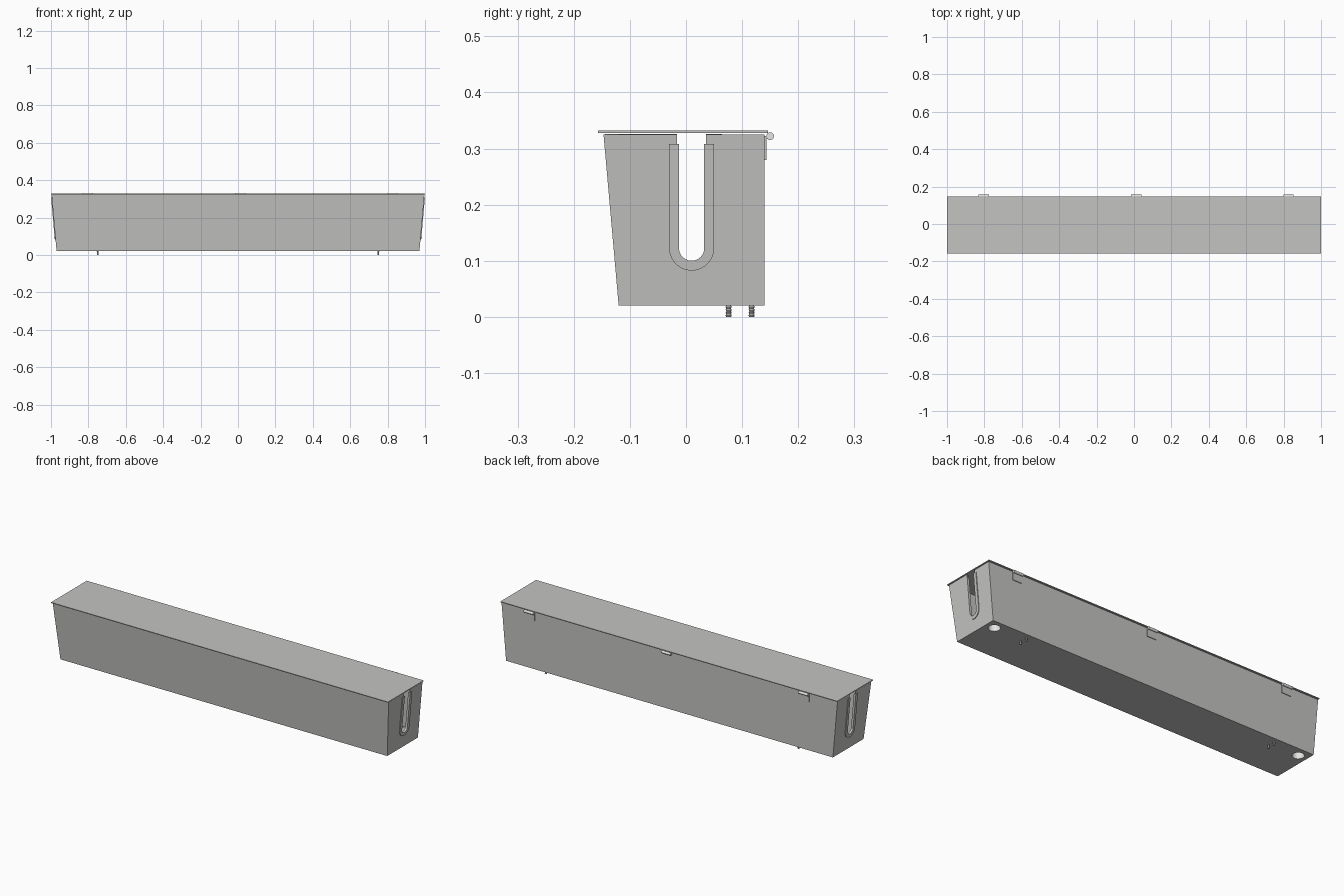
import bpy, bmesh, math

if "Cube" in bpy.data.objects:
    bpy.data.objects.remove(bpy.data.objects["Cube"])


def material(name, rgb):
    m = bpy.data.materials.new(name)
    m.use_nodes = True
    m.diffuse_color = (*rgb, 1)
    m.node_tree.nodes["Principled BSDF"].inputs["Base Color"].default_value = (*rgb, 1)
    return m


GREY = material("sheet grey", (0.55, 0.55, 0.54))
LIGHT = material("light grey", (0.78, 0.78, 0.77))

BASE, RIM, WALL = 0.02, 0.325, 0.004
SLOT_Y, SLOT_Z = 0.01, 0.1225


def end_x(z):
    """Outer x of the sloping end wall at height z."""
    return 0.97 + 0.027 * (z - BASE) / (RIM - BASE)


def finish(name, bm, mat, smooth=False):
    bmesh.ops.recalc_face_normals(bm, faces=bm.faces)
    mesh = bpy.data.meshes.new(name)
    bm.to_mesh(mesh)
    bm.free()
    ob = bpy.data.objects.new(name, mesh)
    bpy.context.collection.objects.link(ob)
    mesh.materials.append(mat)
    bpy.ops.object.select_all(action="DESELECT")
    ob.select_set(True)
    bpy.context.view_layer.objects.active = ob
    if smooth:
        bpy.ops.object.shade_smooth_by_angle(angle=math.radians(35))
    return ob


def box(name, lo, hi, mat=GREY):
    bm = bmesh.new()
    bmesh.ops.create_cube(bm, size=1)
    for v in bm.verts:
        v.co = [(a + b) / 2 + c * (b - a) for a, b, c in zip(lo, hi, v.co)]
    return finish(name, bm, mat)


def lathe(name, profile, centre, mat, axis="z", closed=False, steps=24):
    """Revolve (radius, height) points around an axis."""
    bm = bmesh.new()
    rings = []
    for r, h in profile:
        ring = []
        for i in range(steps):
            a = math.tau * i / steps
            p = (r * math.cos(a), r * math.sin(a), h)
            if axis == "x":
                p = (h, p[0], p[1])
            ring.append(bm.verts.new([c + q for c, q in zip(centre, p)]))
        rings.append(ring)
    pairs = list(zip(rings, rings[1:]))
    if closed:
        pairs.append((rings[-1], rings[0]))
    for a, b in pairs:
        for i in range(steps):
            j = (i + 1) % steps
            bm.faces.new((a[i], a[j], b[j], b[i]))
    if not closed:
        bm.faces.new(rings[0])
        bm.faces.new(rings[-1])
    return finish(name, bm, mat, True)


def u_path(r, top, steps=20):
    """Open U in the y-z plane, from one top end round to the other."""
    arc = [(SLOT_Y + r * math.cos(a), SLOT_Z + r * math.sin(a))
           for a in (math.pi + math.pi * i / steps for i in range(steps + 1))]
    return [(SLOT_Y - r, top)] + arc + [(SLOT_Y + r, top)]


def prism(name, outline, x_of):
    """Close an outline into a solid between two x surfaces."""
    bm = bmesh.new()
    caps = [[bm.verts.new((f(z), y, z)) for y, z in outline] for f in x_of]
    for cap in caps:
        bm.faces.new(cap)
    n = len(outline)
    for i in range(n):
        j = (i + 1) % n
        bm.faces.new((caps[0][i], caps[0][j], caps[1][j], caps[1][i]))
    return finish(name, bm, GREY, name.endswith("trim"))


def cut(target, cutter):
    cutter.hide_render = True
    mod = target.modifiers.new("cut", "BOOLEAN")
    mod.operation, mod.solver, mod.object = "DIFFERENCE", "EXACT", cutter
    bpy.context.view_layer.objects.active = target
    bpy.ops.object.modifier_apply(modifier=mod.name)
    bpy.data.objects.remove(cutter)


# Open trough with a sloping front, sloping ends and an upright back
bm = bmesh.new()
loops = []
for z, front in ((BASE, -0.12), (RIM, -0.147)):
    x = end_x(z)
    loops.append([bm.verts.new((sx * x, y, z)) for sx, y in
                  ((-1, front), (1, front), (1, 0.14), (-1, 0.14))])
bm.faces.new(loops[0])
for i in range(4):
    j = (i + 1) % 4
    bm.faces.new((loops[0][i], loops[0][j], loops[1][j], loops[1][i]))
bmesh.ops.reverse_faces(bm, faces=bm.faces)
trough = finish("trough", bm, GREY)
# An open shell: make its normals point outwards before thickening inwards
floor = min(trough.data.polygons, key=lambda p: p.center.z)
if floor.normal.z > 0:
    trough.data.flip_normals()
shell = trough.modifiers.new("sheet", "SOLIDIFY")
shell.thickness, shell.offset, shell.use_even_offset = WALL, -1, True
bpy.ops.object.modifier_apply(modifier=shell.name)

# Cable slots in both ends, drain holes in the floor
cut(trough, prism("slot_cutter", u_path(0.026, 0.4), (lambda z: -1.2, lambda z: 1.2)))
for side in (-1, 1):
    cut(trough, lathe("drain_cutter", [(0.031, -0.02), (0.031, 0.02)],
                      (side * 0.92, 0.088, BASE), GREY))

for side, label in ((-1, "right"), (1, "left")):
    # U-shaped edge trim gripping the slot
    outline = u_path(0.04, 0.308) + u_path(0.0225, 0.308)[::-1]
    prism(label + "_slot_trim", outline,
          (lambda z: side * (end_x(z) - 0.008), lambda z: side * (end_x(z) + 0.004)))
    # Drain collar
    lathe(label + "_drain_collar",
          [(0.031, 0), (0.029, 0), (0.029, 0.05), (0.031, 0.05)],
          (side * 0.92, 0.088, BASE), LIGHT, closed=True)
    # Threaded studs under the floor
    for y, place in ((0.076, "front"), (0.117, "back")):
        thread = [(0.0055 if i % 2 else 0.0042, 0.0025 * i) for i in range(11)]
        lathe(label + "_" + place + "_stud", thread, (side * 0.75, y, 0), GREY, steps=16)

# Lid and its three hinges
box("lid", (-1, -0.157, 0.328), (1, 0.146, 0.332))
for x, place in ((-0.803, "right"), (0.012, "middle"), (0.826, "left")):
    lathe(place + "_hinge_barrel", [(0.007, -0.028), (0.007, 0.028)],
          (x, 0.15, 0.322), LIGHT, axis="x")
    box(place + "_hinge_leaf", (x - 0.028, 0.14, 0.28), (x + 0.028, 0.1435, 0.322))
